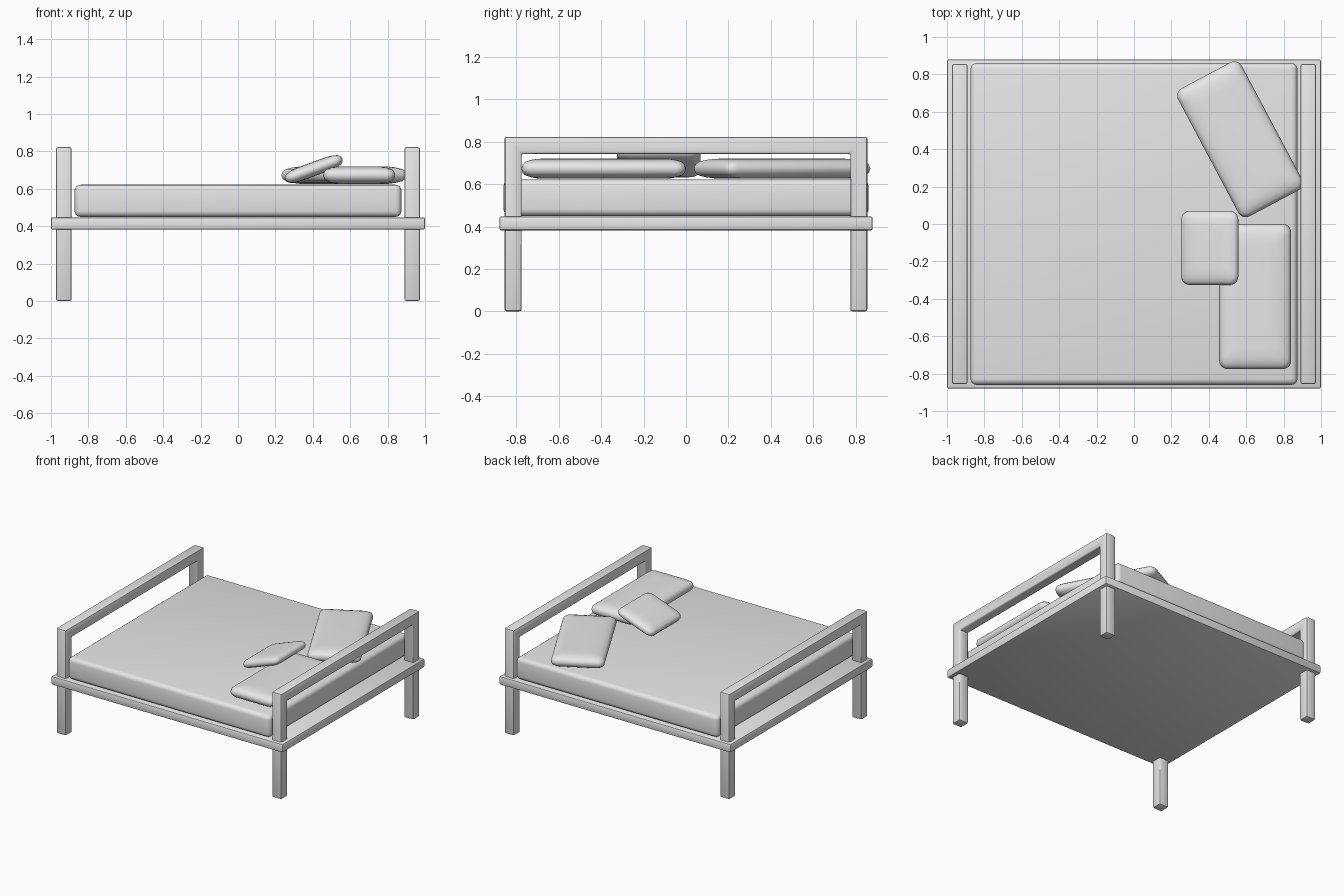
import bpy
import bmesh
from math import cos, sin, pi, radians

if "Cube" in bpy.data.objects:
    bpy.data.objects.remove(bpy.data.objects["Cube"])

GREY = (0.8, 0.8, 0.8, 1.0)
grey = bpy.data.materials.new("plain grey")
grey.use_nodes = True
grey.diffuse_color = GREY
grey.node_tree.nodes["Principled BSDF"].inputs["Base Color"].default_value = GREY


def finish(name, bm, bevel=0.0, segments=3, angle=35):
    """Turn a bmesh into a shaded, optionally bevelled object."""
    bmesh.ops.recalc_face_normals(bm, faces=bm.faces)
    mesh = bpy.data.meshes.new(name)
    bm.to_mesh(mesh)
    bm.free()
    mesh.materials.append(grey)
    obj = bpy.data.objects.new(name, mesh)
    bpy.context.collection.objects.link(obj)
    bpy.ops.object.select_all(action="DESELECT")
    obj.select_set(True)
    bpy.context.view_layer.objects.active = obj
    if bevel:
        mod = obj.modifiers.new("Bevel", "BEVEL")
        mod.width = bevel
        mod.segments = segments
        mod.limit_method = "ANGLE"
        bpy.ops.object.modifier_apply(modifier=mod.name)
    bpy.ops.object.shade_smooth_by_angle(angle=radians(angle))
    return obj


def box(name, size, z_low, bevel, segments):
    bm = bmesh.new()
    bmesh.ops.create_cube(bm, size=1)
    for v in bm.verts:
        v.co.x *= size[0]
        v.co.y *= size[1]
        v.co.z = z_low + (v.co.z + 0.5) * size[2]
    return finish(name, bm, bevel, segments)


def end_frame(name, x_inner, x_outer):
    """Two legs and a top rail as one arch, extruded across its thickness."""
    out, inn, top, under = 0.855, 0.775, 0.823, 0.743
    half = [(out, 0), (out, top)], [(inn, under), (inn, 0)]
    arch = ([(-y, z) for y, z in half[0]] + half[0][::-1]
            + half[1][::-1] + [(-y, z) for y, z in half[1]])
    bm = bmesh.new()
    face = bm.faces.new([bm.verts.new((x_inner, y, z)) for y, z in arch])
    side = bmesh.ops.extrude_face_region(bm, geom=[face])["geom"]
    for v in side:
        if isinstance(v, bmesh.types.BMVert):
            v.co.x = x_outer
    return finish(name, bm, 0.011, 2)


def rounded_rectangle(width, length, radius, steps=5):
    points = []
    for i, (sx, sy) in enumerate([(1, 1), (-1, 1), (-1, -1), (1, -1)]):
        for k in range(steps + 1):
            a = (i + k / steps) * pi / 2
            points.append((sx * (width / 2 - radius) + radius * cos(a),
                           sy * (length / 2 - radius) + radius * sin(a)))
    return points


def pillow(name, size, location, rotation=(0, 0, 0)):
    """Stacked rounded outlines that swell towards a flat middle."""
    width, length, thick = size
    swell = [(0.3, 1.0), (0.2, 0.97), (0.12, 0.87), (0.05, 0.68),
             (0.015, 0.42), (0, 0.0)]
    layers = [(i, -h) for i, h in swell] + [(i, h) for i, h in swell[-2::-1]]
    bm = bmesh.new()
    rings = []
    for inset, h in layers:
        shrink = 2 * inset * width
        outline = rounded_rectangle(width - shrink, length - shrink, 0.045 * (1 - inset))
        rings.append([bm.verts.new((x, y, h * thick / 2)) for x, y in outline])
    for low, high in zip(rings, rings[1:]):
        for i in range(len(low)):
            j = (i + 1) % len(low)
            bm.faces.new((low[i], low[j], high[j], high[i]))
    bm.faces.new(rings[0][::-1])
    bm.faces.new(rings[-1])
    obj = finish(name, bm, angle=60)
    obj.location = location
    obj.rotation_euler = [radians(a) for a in rotation]
    return obj


# Bed base and mattress
box("bed_base", (2.0, 1.76, 0.066), 0.382, 0.01, 2)
box("mattress", (1.748, 1.72, 0.172), 0.45, 0.032, 4)

# Head and foot frames
end_frame("head_frame", 0.89, 0.973)
end_frame("foot_frame", -0.89, -0.973)

# Pillows
pillow("right_pillow", (0.385, 0.775, 0.095), (0.648, -0.388, 0.673))
pillow("left_pillow", (0.385, 0.775, 0.095), (0.567, 0.453, 0.673), (0, 0, 28))
pillow("small_pillow", (0.325, 0.395, 0.075), (0.405, -0.128, 0.706), (0, -20, 0))
